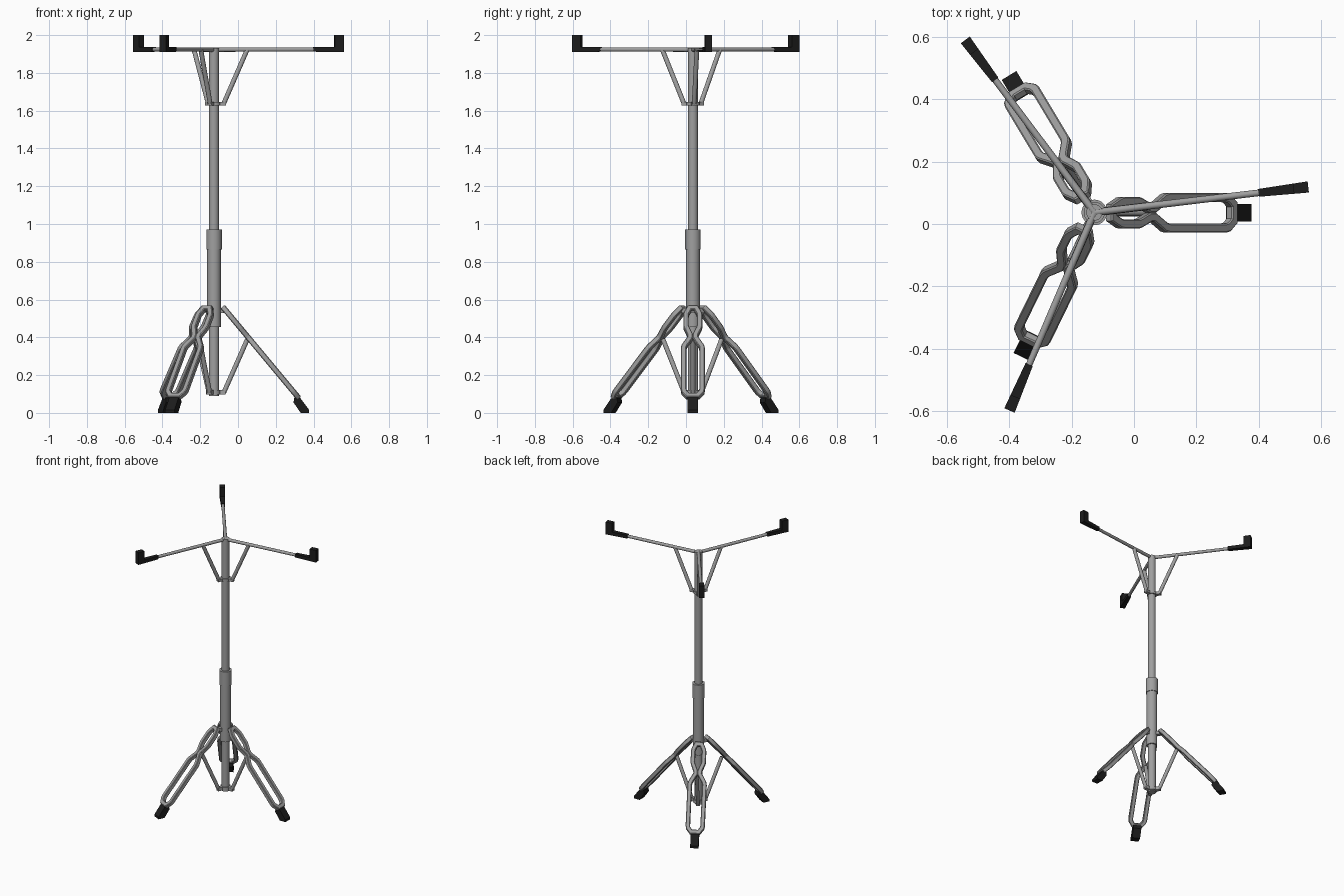
import bpy, bmesh, math
from mathutils import Vector, Matrix

if "Cube" in bpy.data.objects:
    bpy.data.objects.remove(bpy.data.objects["Cube"])


def material(name, c):
    m = bpy.data.materials.new(name)
    m.diffuse_color = (c, c, c, 1)
    m.use_nodes = True
    m.node_tree.nodes["Principled BSDF"].inputs["Base Color"].default_value = m.diffuse_color
    return m


METAL = material("grey metal", 0.35)
RUBBER = material("black rubber", 0.012)
AXIS = Vector((-0.127, 0.037, 0))       # pole centre
LEG_C = Vector((-0.136, 0.036, 0))      # centre the legs radiate from
LEG_ANGLES = (0, 121, 244)
ARM_ANGLES = (6.8, 126.8, 246.8)


def place(origin, deg):
    return Matrix.Translation(origin) @ Matrix.Rotation(math.radians(deg), 4, 'Z')


def finish(name, bm, mat, matrix):
    bmesh.ops.recalc_face_normals(bm, faces=bm.faces)
    me = bpy.data.meshes.new(name)
    bm.to_mesh(me)
    bm.free()
    me.transform(matrix)
    me.materials.append(mat)
    ob = bpy.data.objects.new(name, me)
    bpy.context.collection.objects.link(ob)
    bpy.ops.object.select_all(action='DESELECT')
    ob.select_set(True)
    bpy.context.view_layer.objects.active = ob
    bpy.ops.object.shade_smooth_by_angle(angle=math.radians(35))
    return ob


def rod(name, a, b, r1, r2=None, mat=METAL, matrix=Matrix(), sides=16):
    """Cylinder or cone from a to b."""
    a, b = Vector(a), Vector(b)
    d = b - a
    bm = bmesh.new()
    bmesh.ops.create_cone(bm, cap_ends=True, segments=sides, radius1=r1,
                          radius2=r1 if r2 is None else r2, depth=d.length)
    bm.transform(Matrix.Translation((a + b) / 2) @ d.to_track_quat('Z', 'Y').to_matrix().to_4x4())
    return finish(name, bm, mat, matrix)


def slab(name, profile, w1, w2, mat, matrix):
    """Side profile (r, z) extruded sideways; width runs from w1 to w2 along r."""
    rs = [p[0] for p in profile]
    lo, hi = min(rs), max(rs)
    bm = bmesh.new()
    rings = []
    for s in (-1, 1):
        rings.append([bm.verts.new((r, s * (w1 + (w2 - w1) * (r - lo) / (hi - lo)) / 2, z))
                      for r, z in profile])
    bm.faces.new(rings[0])
    bm.faces.new(rings[1][::-1])
    n = len(profile)
    for i in range(n):
        j = (i + 1) % n
        bm.faces.new((rings[0][i], rings[0][j], rings[1][j], rings[1][i]))
    return finish(name, bm, mat, matrix)


def box(r0, r1, z0, z1):
    return [(r0, z0), (r1, z0), (r1, z1), (r0, z1)]


def loop_bar(name, pts, h, c, flat_normal, matrix):
    """Closed path swept with a chamfered square section of half size h."""
    section = [(h, h - c), (h - c, h), (c - h, h), (-h, h - c),
               (-h, c - h), (c - h, -h), (h - c, -h), (h, c - h)]
    bm = bmesh.new()
    n = len(pts)
    rings = []
    for i, p in enumerate(pts):
        d0 = (p - pts[i - 1]).normalized()
        d1 = (pts[(i + 1) % n] - p).normalized()
        side = (d0 + d1).normalized().cross(flat_normal)
        side /= max(0.7, side.dot(d0.cross(flat_normal)))
        rings.append([bm.verts.new(p + side * u + flat_normal * v) for u, v in section])
    for i in range(n):
        a, b = rings[i], rings[(i + 1) % n]
        for k in range(8):
            m = (k + 1) % 8
            bm.faces.new((a[k], a[m], b[m], b[k]))
    return finish(name, bm, METAL, matrix)


# central pole, clamp collar and hubs
POLE = Matrix.Translation(AXIS)
for name, z0, z1, r in (("upper_pole", 0.95, 1.932, 0.026),
                        ("lower_pole", 0.455, 0.88, 0.036),
                        ("pole_foot", 0.09, 0.46, 0.027),
                        ("height_collar", 0.865, 0.97, 0.041),
                        ("lower_hub", 0.098, 0.122, 0.034),
                        ("upper_hub", 1.628, 1.646, 0.034)):
    rod(name, (0, 0, z0), (0, 0, z1), r, matrix=POLE, sides=32)

# legs: pinched double loop of bar, side strut and rubber foot
SLOPE = 1.2
half = [(0.064, 0.017), (0.088, 0.034), (0.096, 0.036), (0.144, 0.036), (0.152, 0.033),
        (0.183, 0.014), (0.195, 0.014), (0.232, 0.046), (0.242, 0.049),
        (0.423, 0.049), (0.433, 0.046), (0.450, 0.026)]
path = [Vector((r, s * w, 0.55 - SLOPE * (r - 0.065)))
        for s, row in ((1, half), (-1, half[::-1])) for r, w in row]
leg_normal = Vector((SLOPE, 0, 1)).normalized()
foot = [(0.430, 0.055), (0.434, 0.08), (0.456, 0.092), (0.513, 0.016), (0.513, 0), (0.468, 0)]

for i, a in enumerate(LEG_ANGLES, 1):
    m = place(LEG_C, a)
    p = place(AXIS, a)
    loop_bar(f"leg_loop_{i}", path, 0.0145, 0.004, leg_normal, m)
    slab(f"leg_foot_{i}", foot, 0.055, 0.055, RUBBER, m)
    slab(f"leg_tab_{i}", box(0.02, 0.062, 0.53, 0.556), 0.028, 0.028, METAL, p)
    slab(f"strut_tab_{i}", box(0.015, 0.062, 0.098, 0.122), 0.026, 0.026, METAL, p)
    rod(f"leg_strut_{i}", (0.052, 0, 0.108), (0.177, 0, 0.39), 0.0125, matrix=p)

# top arms: rod, brace and upturned rubber grip
grip = [(0.53, 1.912), (0.69, 1.911), (0.69, 2.0), (0.642, 2.0), (0.642, 1.936), (0.53, 1.936)]
for i, a in enumerate(ARM_ANGLES, 1):
    p = place(AXIS, a)
    rod(f"arm_{i}", (0, 0, 1.923), (0.56, 0, 1.924), 0.0115, 0.0105, matrix=p)
    slab(f"arm_grip_{i}", grip, 0.025, 0.036, RUBBER, p)
    slab(f"brace_tab_{i}", box(0.015, 0.062, 1.628, 1.646), 0.026, 0.026, METAL, p)
    rod(f"arm_brace_{i}", (0.051, 0, 1.636), (0.177, 0, 1.923), 0.0125, matrix=p)
